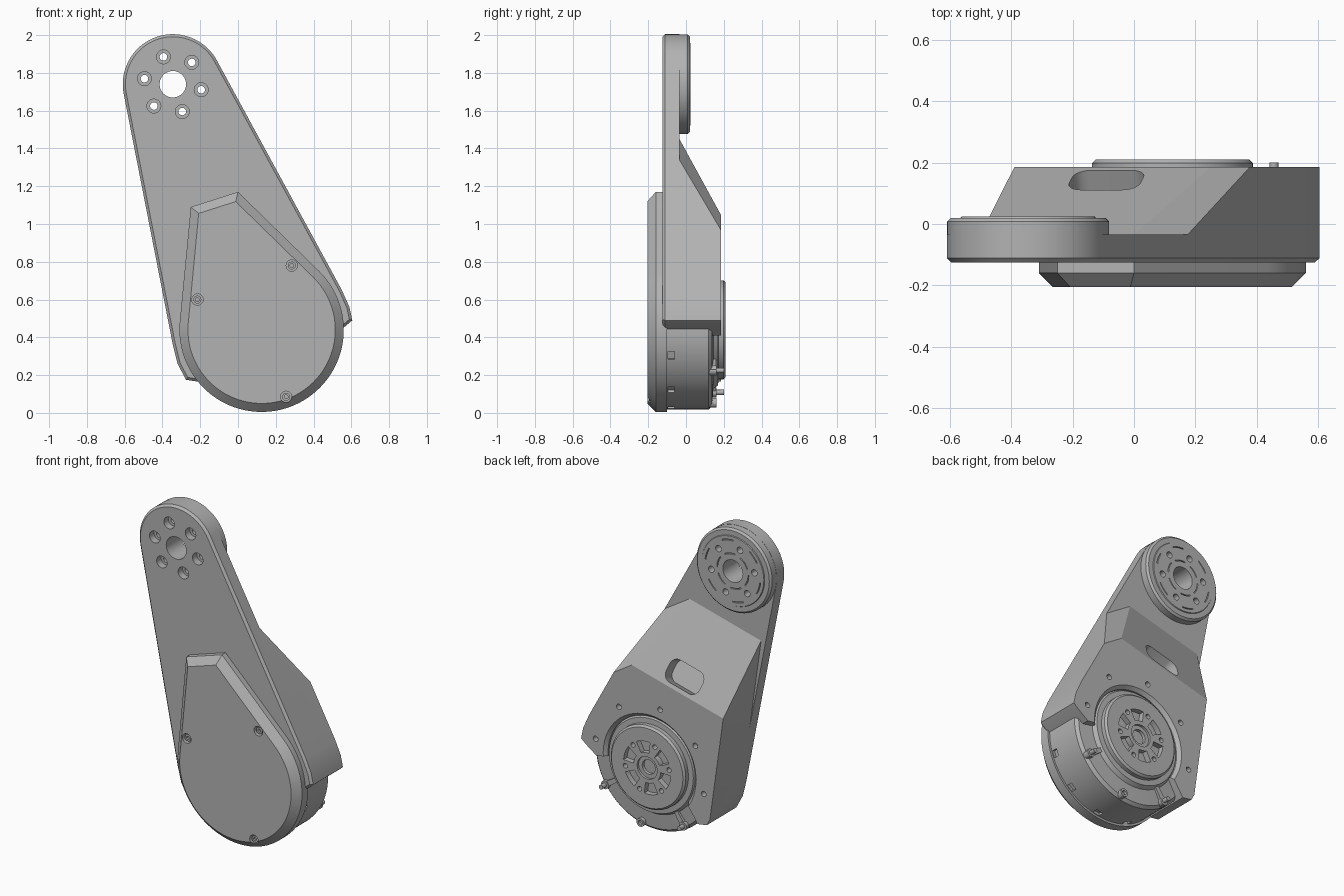
import bpy, bmesh
from math import sin, cos, radians, pi
from mathutils import Vector, Matrix

if "Cube" in bpy.data.objects:
    bpy.data.objects.remove(bpy.data.objects["Cube"], do_unlink=True)

grey = bpy.data.materials.new("machined_grey")
grey.use_nodes = True
grey.diffuse_color = (0.45, 0.45, 0.45, 1)
grey.node_tree.nodes["Principled BSDF"].inputs["Base Color"].default_value = (0.45, 0.45, 0.45, 1)

PIVOT = (-0.345, 1.74)
HUB = (0.125, 0.44)


def polar(c, r, deg):
    return (c[0] + r * cos(radians(deg)), c[1] + r * sin(radians(deg)))


def arc(c, r, a0, a1, n):
    return [polar(c, r, a0 + (a1 - a0) * i / n) for i in range(n + 1)]


def prism(bm, pts, y0, y1, chamfer=0):
    """Outline in x, z extruded along y, with an optional chamfer round the y0 face."""
    rows = [[bm.verts.new((x, y, z)) for x, z in pts] for y in (y0, y1)]
    n = len(pts)
    front = bm.faces.new(rows[0])
    faces = [front, bm.faces.new(rows[1][::-1])]
    for i in range(n):
        j = (i + 1) % n
        faces.append(bm.faces.new((rows[0][j], rows[0][i], rows[1][i], rows[1][j])))
    bmesh.ops.recalc_face_normals(bm, faces=faces)
    if chamfer:
        bmesh.ops.bevel(bm, geom=list(front.edges), offset=chamfer, segments=1, affect='EDGES')


def lathe(bm, c, profile, n=32):
    """Profile of (radius, y) turned about the y axis through c."""
    rings = []
    for r, y in profile:
        pts = [polar(c, r, 360 * i / n) for i in range(n if r else 1)]
        rings.append([bm.verts.new((x, y, z)) for x, z in pts])
    faces = []
    for a, b in zip(rings, rings[1:]):
        for i in range(n):
            j = (i + 1) % n
            quad = [a[i % len(a)], a[j % len(a)], b[j % len(b)], b[i % len(b)]]
            faces.append(bm.faces.new(list(dict.fromkeys(quad))))
    bmesh.ops.recalc_face_normals(bm, faces=faces)


def pin(bm, c, r, y0, y1, n=20):
    lathe(bm, c, [(0, y0), (r, y0), (r, y1), (0, y1)], n)


def sector(bm, c, r0, r1, mid, half, y0, y1, n=6):
    """Curved block between two radii, used for slots and ribs."""
    pts = arc(c, r0, mid - half, mid + half, n) + arc(c, r1, mid + half, mid - half, n)
    prism(bm, pts, y0, y1)


def finish(bm, name):
    me = bpy.data.meshes.new(name)
    bm.to_mesh(me)
    bm.free()
    me.materials.append(grey)
    ob = bpy.data.objects.new(name, me)
    bpy.context.collection.objects.link(ob)
    return ob


def activate(ob):
    bpy.ops.object.select_all(action='DESELECT')
    ob.select_set(True)
    bpy.context.view_layer.objects.active = ob


def cut(ob, bm):
    cutter = finish(bm, "cutter")
    cutter.hide_render = True
    mod = ob.modifiers.new("cut", 'BOOLEAN')
    mod.operation, mod.solver, mod.object = 'DIFFERENCE', 'EXACT', cutter
    activate(ob)
    bpy.ops.object.modifier_apply(modifier=mod.name)
    bpy.data.objects.remove(cutter, do_unlink=True)


# Arm outline: rounded pivot end, tapering sides, open hooks round the motor
arm = arc(PIVOT, 0.265, 28.6, 191, 40) + [
    (-0.345, 0.36), (-0.32, 0.26), (-0.275, 0.175), (-0.21, 0.165), (-0.12, 0.3),
    (0.42, 0.42), (0.5, 0.41), (0.57, 0.46), (0.605, 0.49), (0.59, 0.56), (0.55, 0.65)]


def pivot_holes():
    bm = bmesh.new()
    pin(bm, PIVOT, 0.07, -0.3, 0.3, 40)
    for k in range(6):
        lathe(bm, polar(PIVOT, 0.153, 49 + 60 * k),
              [(0, -0.3), (0.037, -0.3), (0.037, -0.08), (0.02, -0.08), (0.02, 0.3), (0, 0.3)], 20)
    return bm


# Front plate of the arm
bm = bmesh.new()
prism(bm, arm, -0.125, -0.035, 0.014)
arm_plate = finish(bm, "arm_plate")
cut(arm_plate, pivot_holes())

# Pivot boss with shallow curved grooves
bm = bmesh.new()
lathe(bm, PIVOT, [(0, -0.036), (0.264, -0.036), (0.264, 0.008), (0.252, 0.02), (0.22, 0.02),
                  (0.217, 0.025), (0, 0.025)], 72)
boss = finish(bm, "pivot_boss")
cut(boss, pivot_holes())
bm = bmesh.new()
for k in range(6):
    sector(bm, PIVOT, 0.106, 0.112, 19 + 60 * k, 20, 0.015, 0.05)
    sector(bm, PIVOT, 0.19, 0.196, 19 + 60 * k, 12, 0.015, 0.05)
cut(boss, bm)

# Rear housing: the arm outline trimmed by the sloped and chamfered planes
A, B = Vector((0, -0.035, 1.45)), Vector((-0.43, -0.035, 1.337))
C, D = Vector((0.25, 0.185, 1.048)), Vector((-0.39, 0.185, 0.88))
G = Vector((0.19, -0.035, 1.33))
planes = [(A, B, D, Vector((0, 1, 1))),
          (A, C, G, Vector((0, 1, 1))),
          (Vector((-0.5, -0.035, 1.31)), D, Vector((-0.30, 0.185, 0.24)), Vector((-1, 0, 0)))]
bm = bmesh.new()
prism(bm, arm, -0.06, 0.185)
for p, q, r, out in planes:
    n = (q - p).cross(r - p).normalized()
    n = n if n.dot(out) > 0 else -n
    res = bmesh.ops.bisect_plane(bm, geom=bm.verts[:] + bm.edges[:] + bm.faces[:],
                                 plane_co=p, plane_no=n, clear_outer=True)
    bmesh.ops.edgenet_fill(bm, edges=[e for e in res['geom_cut'] if isinstance(e, bmesh.types.BMEdge)])
bmesh.ops.recalc_face_normals(bm, faces=bm.faces)
housing = finish(bm, "rear_housing")

# Round opening for the rotor, and screw holes along the rim
bm = bmesh.new()
lathe(bm, HUB, [(0, 0.1), (0.305, 0.1), (0.305, 0.165), (0.33, 0.19), (0.33, 0.3), (0, 0.3)], 72)
for k in range(5):
    pin(bm, polar(HUB, 0.385, 11 + 45 * k), 0.017, 0.15, 0.25)
cut(housing, bm)

# Rounded pocket in the slope
ex = (A - B).normalized()
slope_n = (B - A).cross(D - A).normalized()
slope_n = slope_n if slope_n.y > 0 else -slope_n
ez = ex.cross(slope_n)
pocket = []
for sx, sz, a in ((1, 1, 0), (-1, 1, 90), (-1, -1, 180), (1, -1, 270)):
    pocket += arc((sx * 0.07, sz * 0.022), 0.05, a, a + 90, 6)
bm = bmesh.new()
prism(bm, pocket, -0.09, 0.1)
frame = Matrix((ex, slope_n, ez)).transposed().to_4x4()
frame.translation = Vector((-0.09, 0.143, 1.048))
bm.transform(frame)
cut(housing, bm)

# Motor can with notches round the front rim
bm = bmesh.new()
lathe(bm, HUB, [(0, -0.11), (0.422, -0.11), (0.422, 0.12), (0.405, 0.138), (0.31, 0.145),
                (0.295, 0.17), (0.2, 0.175), (0, 0.175)], 96)
motor = finish(bm, "motor_can")
bm = bmesh.new()
for k in range(12):
    sector(bm, HUB, 0.405, 0.46, 11 + 30 * k, 3, -0.095, -0.06, 2)
cut(motor, bm)

# Ribs and screw posts on the exposed back of the motor
bm = bmesh.new()
for k in range(3):
    a = 237 + 45 * k
    sector(bm, HUB, 0.28, 0.415, a, 2.5, 0.12, 0.158, 2)
    pin(bm, polar(HUB, 0.395, a), 0.026, 0.12, 0.162)
ribs = finish(bm, "motor_ribs")
bm = bmesh.new()
for k in range(3):
    pin(bm, polar(HUB, 0.395, 237 + 45 * k), 0.014, 0.145, 0.2)
cut(ribs, bm)

# Output rotor with kidney windows, small holes and a stepped bore
bm = bmesh.new()
lathe(bm, HUB, [(0, 0.15), (0.262, 0.15), (0.262, 0.198), (0.25, 0.21), (0, 0.21)], 72)
rotor = finish(bm, "output_rotor")
bm = bmesh.new()
lathe(bm, HUB, [(0, 0.3), (0.07, 0.3), (0.07, 0.195), (0.045, 0.195), (0.045, 0.165), (0, 0.165)], 40)
for k in range(6):
    sector(bm, HUB, 0.095, 0.165, 20 + 60 * k, 17, 0.175, 0.3)
    pin(bm, polar(HUB, 0.155, 50 + 60 * k), 0.015, 0.175, 0.3, 16)
cut(rotor, bm)

# Front cover: teardrop with a wide chamfer and three recessed screws
bm = bmesh.new()
prism(bm, arc(HUB, 0.435, 45, -185, 64) + [(-0.25, 1.09), (0, 1.17)], -0.205, -0.1, 0.045)
cover = finish(bm, "front_cover")
screws = [(0.285, 0.78), (-0.215, 0.6), (0.255, 0.085)]
bm = bmesh.new()
for s in screws:
    pin(bm, s, 0.03, -0.3, -0.175)
cut(cover, bm)
bm = bmesh.new()
for s in screws:
    lathe(bm, s, [(0, -0.18), (0.01, -0.18), (0.01, -0.195), (0.021, -0.195), (0.021, -0.17), (0, -0.17)], 20)
finish(bm, "cover_screws")

# Smooth the round walls and keep the machined edges crisp
for ob in list(bpy.context.collection.objects):
    if ob.type == 'MESH' and ob.data.materials and ob.data.materials[0] == grey:
        activate(ob)
        bpy.ops.object.shade_smooth_by_angle(angle=pi / 7)
